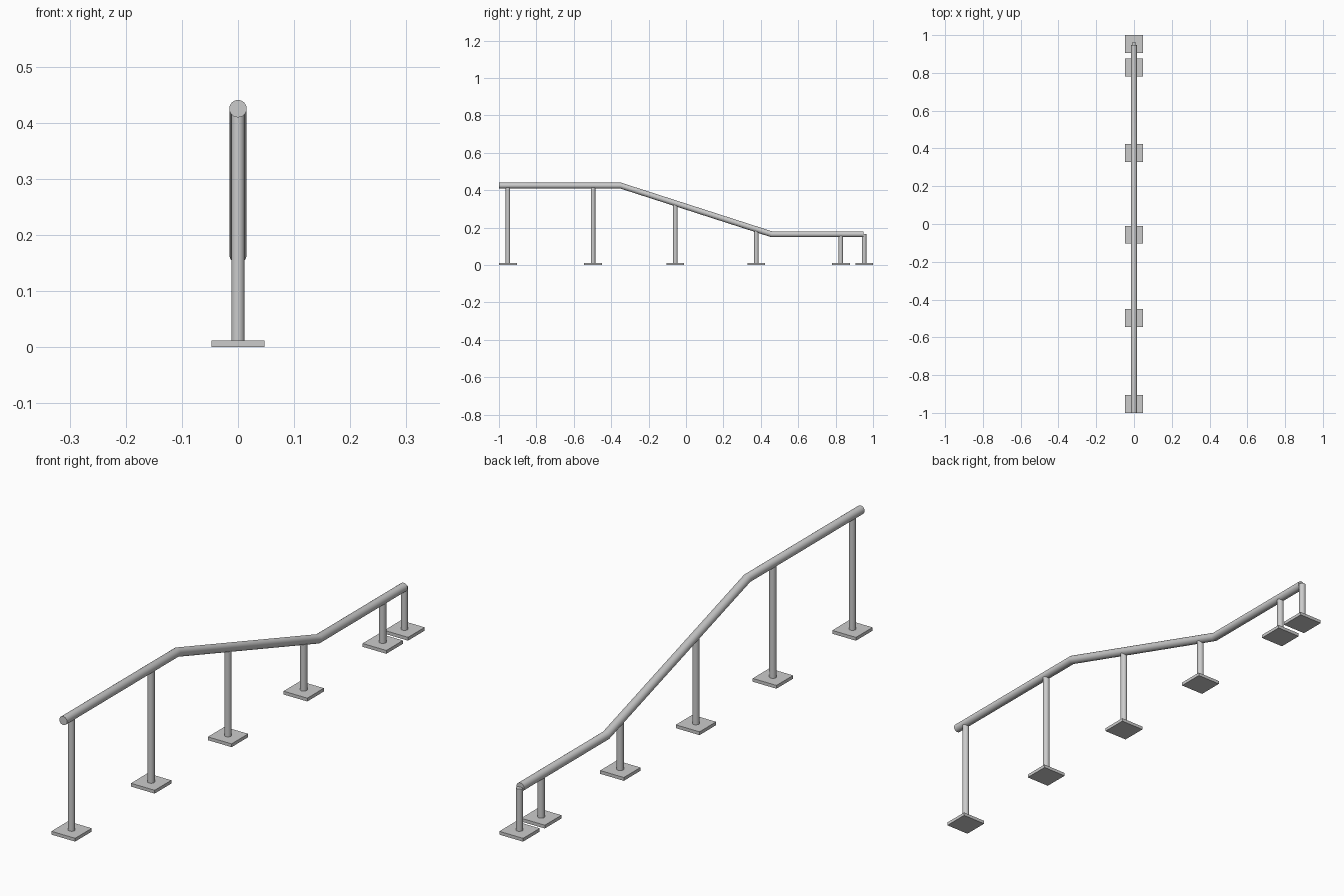
import bpy, bmesh
from math import cos, sin, pi, atan2

if "Cube" in bpy.data.objects:
    bpy.data.objects.remove(bpy.data.objects["Cube"])

RAIL_R, POST_R, PLATE, PLATE_H = 0.0155, 0.012, 0.095, 0.012
PATH = [(-1.0, 0.425), (-0.35, 0.425), (0.457, 0.165), (0.948, 0.165)]
POSTS = [-0.952, -0.497, -0.057, 0.376, 0.828, 0.9525]


def smooth(ob):
    bpy.ops.object.select_all(action='DESELECT')
    ob.select_set(True)
    bpy.context.view_layer.objects.active = ob
    bpy.ops.object.shade_smooth_by_angle(angle=pi / 6)


def rail_z(y):
    for (y0, z0), (y1, z1) in zip(PATH, PATH[1:]):
        if y <= y1:
            return z0 + (z1 - z0) * (y - y0) / (y1 - y0)
    return PATH[-1][1]


# handrail: round tube swept along the path with mitred bends
n = 24
bm = bmesh.new()
angles = [atan2(b[1] - a[1], b[0] - a[0]) for a, b in zip(PATH, PATH[1:])]
rings = []
for i, (y, z) in enumerate(PATH):
    a0, a1 = angles[max(i - 1, 0)], angles[min(i, len(angles) - 1)]
    a, k = (a0 + a1) / 2, RAIL_R / cos((a1 - a0) / 2)
    rings.append([bm.verts.new((RAIL_R * cos(t), y - sin(a) * k * sin(t), z + cos(a) * k * sin(t)))
                  for t in (2 * pi * j / n for j in range(n))])
for r0, r1 in zip(rings, rings[1:]):
    for j in range(n):
        m = (j + 1) % n
        bm.faces.new((r0[j], r0[m], r1[m], r1[j]))
bm.faces.new(rings[0])
bm.faces.new(rings[-1])
bmesh.ops.recalc_face_normals(bm, faces=bm.faces)
mesh = bpy.data.meshes.new("handrail")
bm.to_mesh(mesh)
bm.free()
rail = bpy.data.objects.new("handrail", mesh)
bpy.context.collection.objects.link(rail)
smooth(rail)

# posts reaching into the rail, each on a square foot plate
for i, y in enumerate(POSTS, 1):
    top = rail_z(y)
    bpy.ops.mesh.primitive_cylinder_add(vertices=24, radius=POST_R, depth=top - 0.001,
                                        location=(0, y, (top + 0.001) / 2))
    post = bpy.context.object
    post.name = f"post_{i}"
    smooth(post)
    bpy.ops.mesh.primitive_cube_add(size=1, location=(0, min(max(y, -0.9525), 0.9525), PLATE_H / 2))
    plate = bpy.context.object
    plate.name = f"foot_plate_{i}"
    plate.scale = (PLATE, PLATE, PLATE_H)
